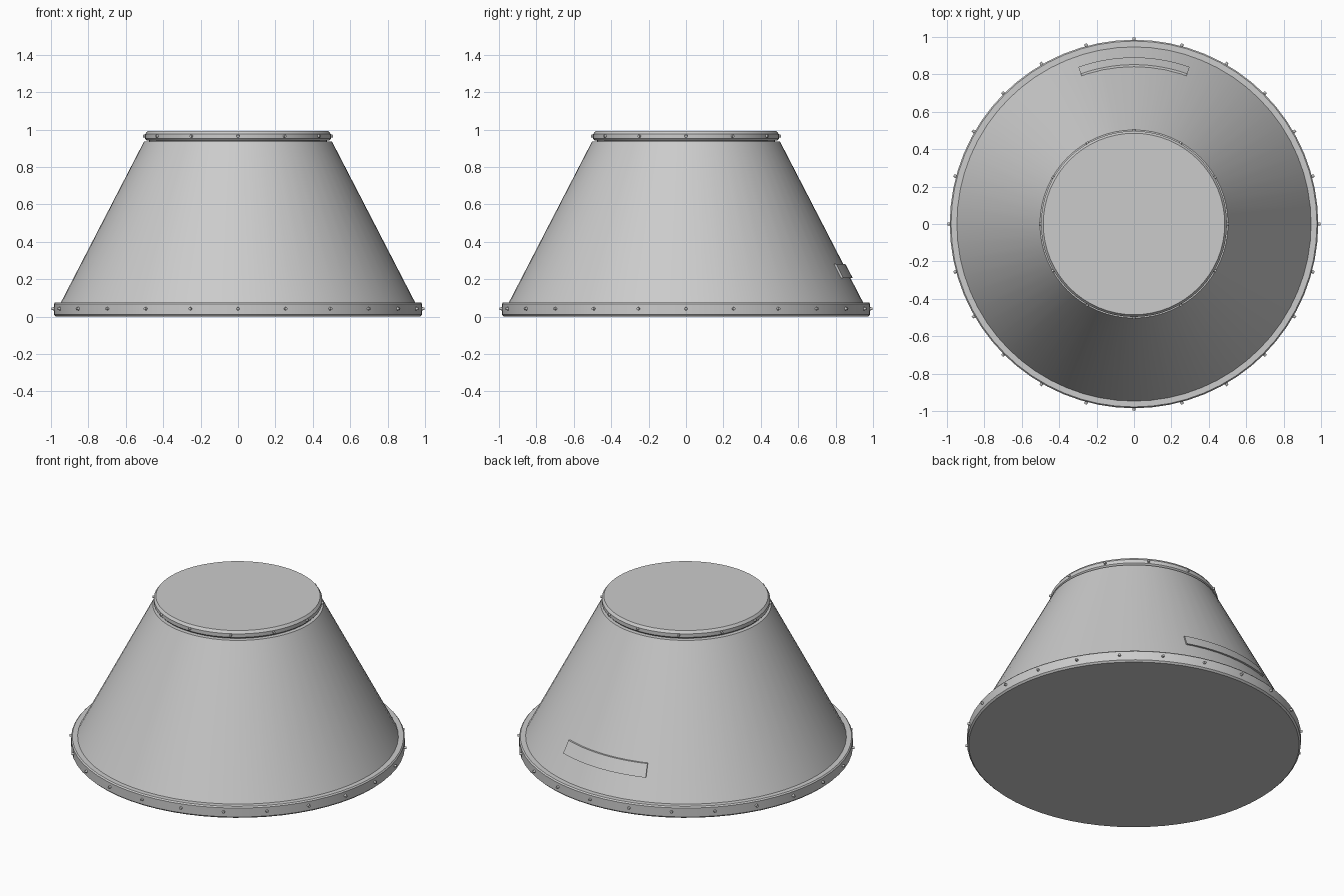
import bpy, bmesh
from math import sin, cos, pi, radians
from mathutils import Matrix, Vector

if "Cube" in bpy.data.objects:
    bpy.data.objects.remove(bpy.data.objects["Cube"])


def finish(name, bm):
    bmesh.ops.recalc_face_normals(bm, faces=bm.faces)
    mesh = bpy.data.meshes.new(name)
    bm.to_mesh(mesh)
    bm.free()
    ob = bpy.data.objects.new(name, mesh)
    bpy.context.collection.objects.link(ob)
    bpy.ops.object.select_all(action='DESELECT')
    ob.select_set(True)
    bpy.context.view_layer.objects.active = ob
    bpy.ops.object.shade_smooth_by_angle(angle=radians(30))
    return ob


def lathe(name, profile, cap_low=False, cap_high=False, n=64):
    """Spin (radius, z) points around z, with optional end caps."""
    bm = bmesh.new()
    rings = [[bm.verts.new((r * cos(2 * pi * i / n), r * sin(2 * pi * i / n), z))
              for i in range(n)] for r, z in profile]
    for a, b in zip(rings, rings[1:]):
        for i in range(n):
            j = (i + 1) % n
            bm.faces.new((a[i], a[j], b[j], b[i]))
    if cap_low:
        bm.faces.new(rings[0])
    if cap_high:
        bm.faces.new(rings[-1])
    return finish(name, bm)


def rivets(name, count, radius, z):
    """Ring of small domed studs pointing outwards."""
    bm = bmesh.new()
    for i in range(count):
        a = 2 * pi * i / count
        out = Vector((cos(a), sin(a), 0))
        m = Matrix.Translation(out * radius + Vector((0, 0, z))) @ out.to_track_quat('Z', 'Y').to_matrix().to_4x4()
        bmesh.ops.create_cone(bm, cap_ends=True, segments=12, radius1=0.010,
                              radius2=0.007, depth=0.026, matrix=m)
    return finish(name, bm)


# Flared shell
lathe("cone_body", [(0.95, 0.07), (0.503, 0.935), (0.48, 0.935)], cap_high=True)

# Bottom flange with bevelled rim and closed underside
lathe("base_flange", [(0.975, 0.0), (0.985, 0.01), (0.985, 0.068), (0.978, 0.076),
                      (0.94, 0.076)], cap_low=True)

# Top collar with closed lid, slightly separated from the shell by a groove
lathe("top_collar", [(0.475, 0.93), (0.475, 0.942), (0.488, 0.942), (0.497, 0.952),
                     (0.497, 0.975), (0.485, 0.991)], cap_high=True)

# Studs around both rims
rivets("base_rivets", 24, 0.985, 0.042)
rivets("top_rivets", 12, 0.494, 0.965)

# Thin curved plate on the back of the shell
bm = bmesh.new()
steps, half = 16, radians(19.5)
section = [(0.870, 0.207), (0.891, 0.207), (0.852, 0.281), (0.832, 0.281)]
rows = []
for i in range(steps + 1):
    a = pi / 2 - half + 2 * half * i / steps
    rows.append([bm.verts.new((r * cos(a), r * sin(a), z)) for r, z in section])
for a, b in zip(rows, rows[1:]):
    for k in range(4):
        m = (k + 1) % 4
        bm.faces.new((a[k], a[m], b[m], b[k]))
bm.faces.new(rows[0])
bm.faces.new(rows[-1])
finish("back_plate", bm)
